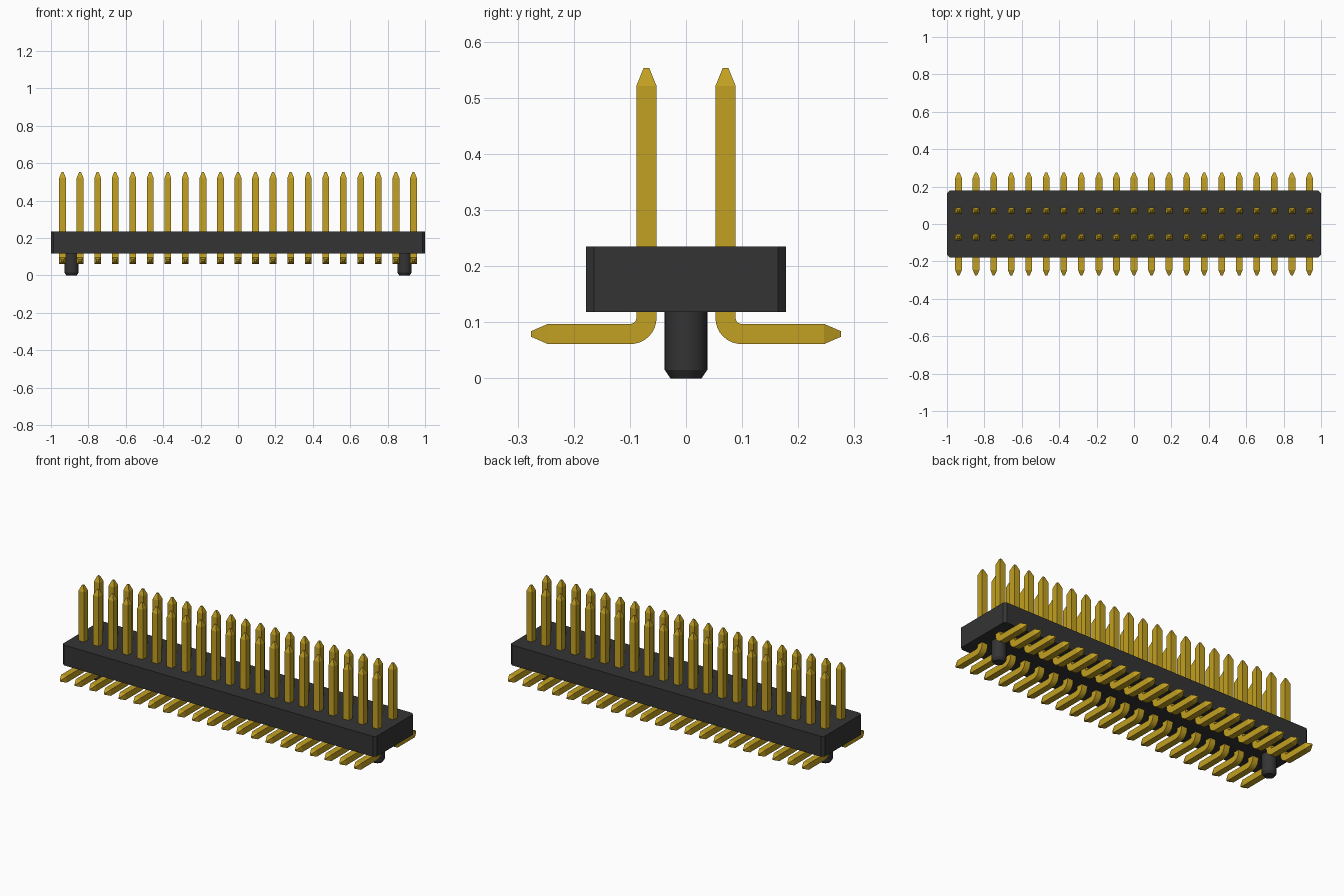
import bpy, bmesh, math

old = bpy.data.objects.get("Cube")
if old:
    bpy.data.objects.remove(old, do_unlink=True)


def material(name, rgb, metallic=0.0):
    m = bpy.data.materials.new(name)
    m.use_nodes = True
    m.diffuse_color = (*rgb, 1)
    m.node_tree.nodes["Principled BSDF"].inputs["Base Color"].default_value = (*rgb, 1)
    return m


BLACK = material("black plastic", (0.034, 0.034, 0.034))
GOLD = material("gold plating", (0.54, 0.35, 0.016))


def loft(name, rings, mat, smooth_angle=None):
    """Skin a closed solid over a list of rings with equal point counts."""
    bm = bmesh.new()
    loops = [[bm.verts.new(p) for p in ring] for ring in rings]
    n = len(loops[0])
    for a, b in zip(loops, loops[1:]):
        for i in range(n):
            j = (i + 1) % n
            bm.faces.new((a[i], a[j], b[j], b[i]))
    bm.faces.new(loops[0])
    bm.faces.new(loops[-1])
    bmesh.ops.recalc_face_normals(bm, faces=bm.faces)
    me = bpy.data.meshes.new(name)
    bm.to_mesh(me)
    bm.free()
    me.materials.append(mat)
    ob = bpy.data.objects.new(name, me)
    bpy.context.collection.objects.link(ob)
    if smooth_angle:
        bpy.ops.object.select_all(action='DESELECT')
        ob.select_set(True)
        bpy.context.view_layer.objects.active = ob
        bpy.ops.object.shade_smooth_by_angle(angle=math.radians(smooth_angle))
    return ob


# Housing: long block with chamfered vertical corners
X, Y, C = 1.0, 0.178, 0.014
outline = [(X, Y - C), (X - C, Y), (C - X, Y), (-X, Y - C),
           (-X, C - Y), (C - X, -Y), (X - C, -Y), (X, C - Y)]
loft("housing", [[(x, y, z) for x, y in outline] for z in (0.118, 0.235)], BLACK)

# Locating pegs with chamfered lower ends
SIDES = 32
for side, px in (("left", 0.89), ("right", -0.89)):
    rings = [[(px + r * math.cos(2 * math.pi * i / SIDES),
               r * math.sin(2 * math.pi * i / SIDES), z) for i in range(SIDES)]
             for r, z in ((0.028, 0.0), (0.038, 0.015), (0.038, 0.125))]
    loft("peg_" + side, rings, BLACK, 25)

# Bent pin: each station is y, z, tilt of the cross-section, half thickness
COUNT, PITCH = 21, 0.0938
HALF, TIP, ROW = 0.018, 0.005, 0.0705
BEND_R, BEND_Z, STEPS = 0.0285, 0.1075, 8
stations = [(ROW, 0.553, 0, TIP), (ROW, 0.521, 0, HALF)]
for k in range(STEPS + 1):
    a = math.pi / 2 * k / STEPS
    stations.append((ROW + BEND_R * (1 - math.cos(a)), BEND_Z - BEND_R * math.sin(a), a, HALF))
stations += [(0.246, BEND_Z - BEND_R, math.pi / 2, HALF),
             (0.276, BEND_Z - BEND_R, math.pi / 2, TIP)]
rings = [[(sx * h, y + sn * h * math.cos(a), z + sn * h * math.sin(a))
          for sx, sn in ((-1, -1), (1, -1), (1, 1), (-1, 1))]
         for y, z, a, h in stations]
pins = loft("pins", rings, GOLD, 15)
pins.location.x = -PITCH * (COUNT - 1) / 2

# Repeat along the length and mirror into the second row
arr = pins.modifiers.new("along_length", 'ARRAY')
arr.count = COUNT
arr.use_relative_offset = False
arr.use_constant_offset = True
arr.constant_offset_displace = (PITCH, 0, 0)
mir = pins.modifiers.new("second_row", 'MIRROR')
mir.use_axis = (False, True, False)
mir.use_clip = False
mir.use_mirror_merge = False
